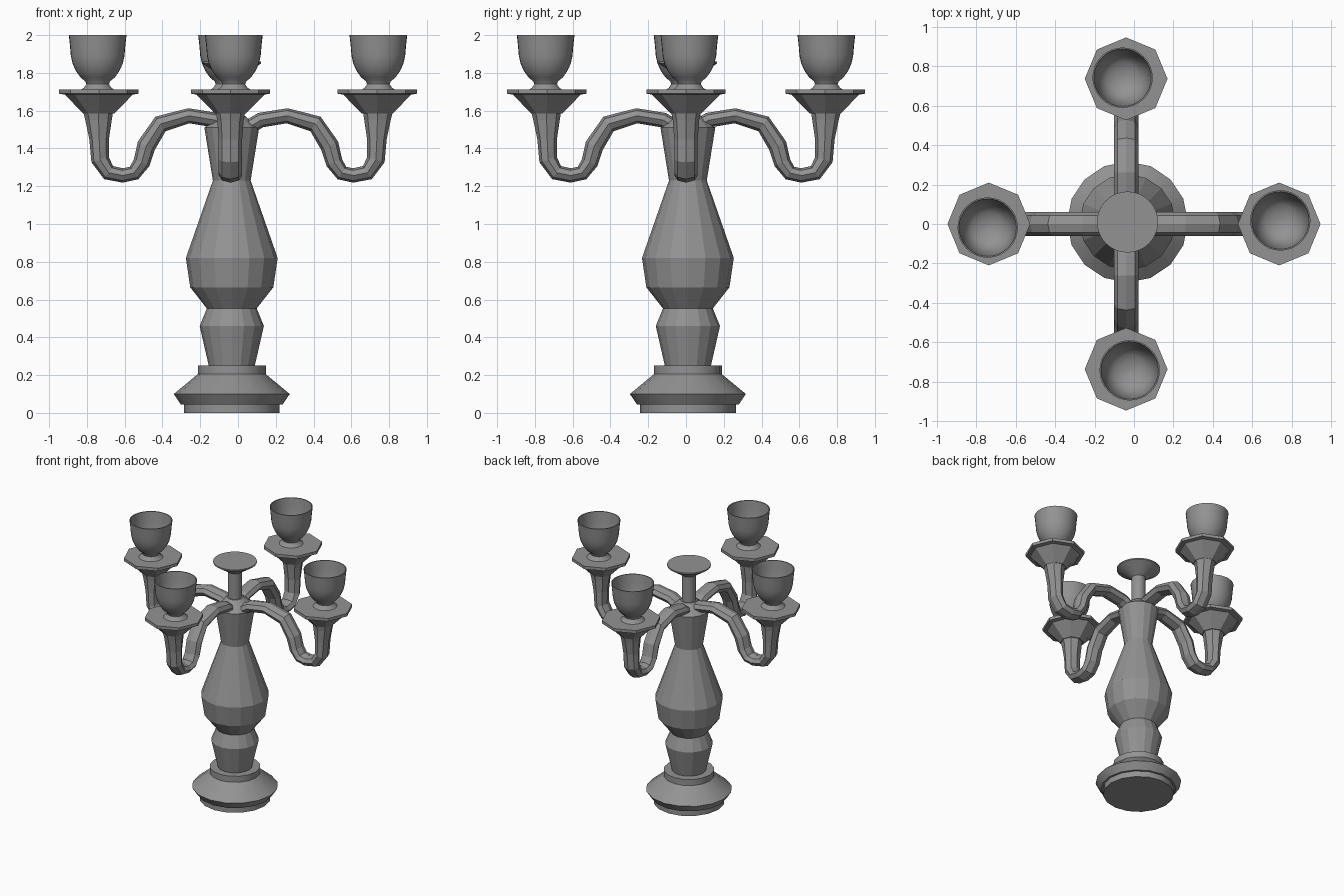
import bpy, bmesh, math
from mathutils import Vector, Matrix

cube = bpy.data.objects.get("Cube")
if cube:
    bpy.data.objects.remove(cube, do_unlink=True)

metal = bpy.data.materials.new("grey metal")
metal.use_nodes = True
GREY = (0.29, 0.29, 0.29, 1)
metal.diffuse_color = GREY
metal.node_tree.nodes["Principled BSDF"].inputs["Base Color"].default_value = GREY


def loft(name, rings, smooth=None, matrix=Matrix()):
    """Skin a list of vertex rings, capping both ends."""
    bm = bmesh.new()
    loops = [[bm.verts.new(p) for p in ring] for ring in rings]
    n = len(loops[0])
    for a, b in zip(loops, loops[1:]):
        for i in range(n):
            j = (i + 1) % n
            bm.faces.new((a[i], a[j], b[j], b[i]))
    bm.faces.new(loops[0][::-1])
    bm.faces.new(loops[-1])
    bmesh.ops.recalc_face_normals(bm, faces=bm.faces)
    mesh = bpy.data.meshes.new(name)
    bm.to_mesh(mesh)
    bm.free()
    mesh.materials.append(metal)
    obj = bpy.data.objects.new(name, mesh)
    bpy.context.collection.objects.link(obj)
    obj.matrix_world = matrix
    if smooth:
        bpy.ops.object.select_all(action='DESELECT')
        obj.select_set(True)
        bpy.context.view_layer.objects.active = obj
        bpy.ops.object.shade_smooth_by_angle(angle=math.radians(smooth))
    return obj


def lathe(name, profile, sides, smooth=None, matrix=Matrix(), centre=(0, 0)):
    """Turn a (radius, height) profile about a vertical axis."""
    turn = [2 * math.pi * i / sides for i in range(sides)]
    rings = [[(centre[0] + r * math.cos(t), centre[1] + r * math.sin(t), z)
              for t in turn] for r, z in profile]
    return loft(name, rings, smooth, matrix)


# Central column
middle = (-0.033, 0.01)
lathe("base", [(0.254, 0), (0.254, 0.045), (0.27, 0.045), (0.307, 0.10),
               (0.18, 0.205), (0.18, 0.252)], 16, 30, centre=middle)
lathe("column", [(0.122, 0.25), (0.17, 0.46), (0.132, 0.553), (0.22, 0.665),
                 (0.243, 0.82), (0.10, 1.23), (0.145, 1.51), (0.06, 1.58)],
      16, centre=middle)
lathe("centre_stem", [(0.05, 1.5), (0.05, 1.79)], 16, 30, centre=middle)
lathe("centre_disc", [(0.05, 1.78), (0.155, 1.85), (0.155, 1.86)], 32, 30, centre=middle)

# Arm path as (distance out, height, half thickness in the plane of the bend)
ARM = [(0.02, 1.49, 0.04), (0.12, 1.55, 0.04), (0.26, 1.573, 0.04),
       (0.41, 1.53, 0.047), (0.485, 1.415, 0.05), (0.51, 1.325, 0.045),
       (0.55, 1.27, 0.04), (0.61, 1.257, 0.038), (0.685, 1.272, 0.042),
       (0.73, 1.34, 0.048), (0.735, 1.45, 0.052), (0.738, 1.55, 0.07),
       (0.74, 1.6, 0.08)]


def arm_rings():
    path = [Vector((x, 0, z)) for x, z, _ in ARM]
    side = Vector((0, 1, 0))
    rings = []
    for i, (x, z, r) in enumerate(ARM):
        along = path[min(i + 1, len(path) - 1)] - path[max(i - 1, 0)]
        normal = along.normalized().cross(side)
        wide = max(r, 0.062)
        rings.append([path[i] + normal * r * math.cos(k * math.pi / 4)
                      + side * wide * math.sin(k * math.pi / 4) for k in range(8)])
    return rings


# Cup: outer wall up to the rim, then down the inside
CUP = [(0.09, 1.71), (0.072, 1.722), (0.06, 1.74), (0.065, 1.755), (0.09, 1.775),
       (0.115, 1.81), (0.133, 1.85), (0.142, 1.89), (0.147, 1.95), (0.153, 2.0),
       (0.146, 2.0), (0.14, 1.95), (0.134, 1.89), (0.124, 1.85), (0.106, 1.81),
       (0.08, 1.785), (0.04, 1.77), (0.005, 1.765)]
PLATE = [(0.082, 1.585), (0.18, 1.685), (0.21, 1.69), (0.21, 1.713)]

# Four arms, each with a drip plate and a candle cup
for label, angle, shift in (("left", 0, 0), ("back", 90, -0.04),
                            ("right", 180, 0), ("front", 270, -0.04)):
    place = Matrix.Translation((shift, 0, 0)) @ Matrix.Rotation(math.radians(angle), 4, 'Z')
    loft(label + "_arm", arm_rings(), None, place)
    lathe(label + "_drip_plate", PLATE, 8, None, place, (0.737, 0))
    lathe(label + "_candle_cup", CUP, 32, 45, place, (0.743, 0.018))
